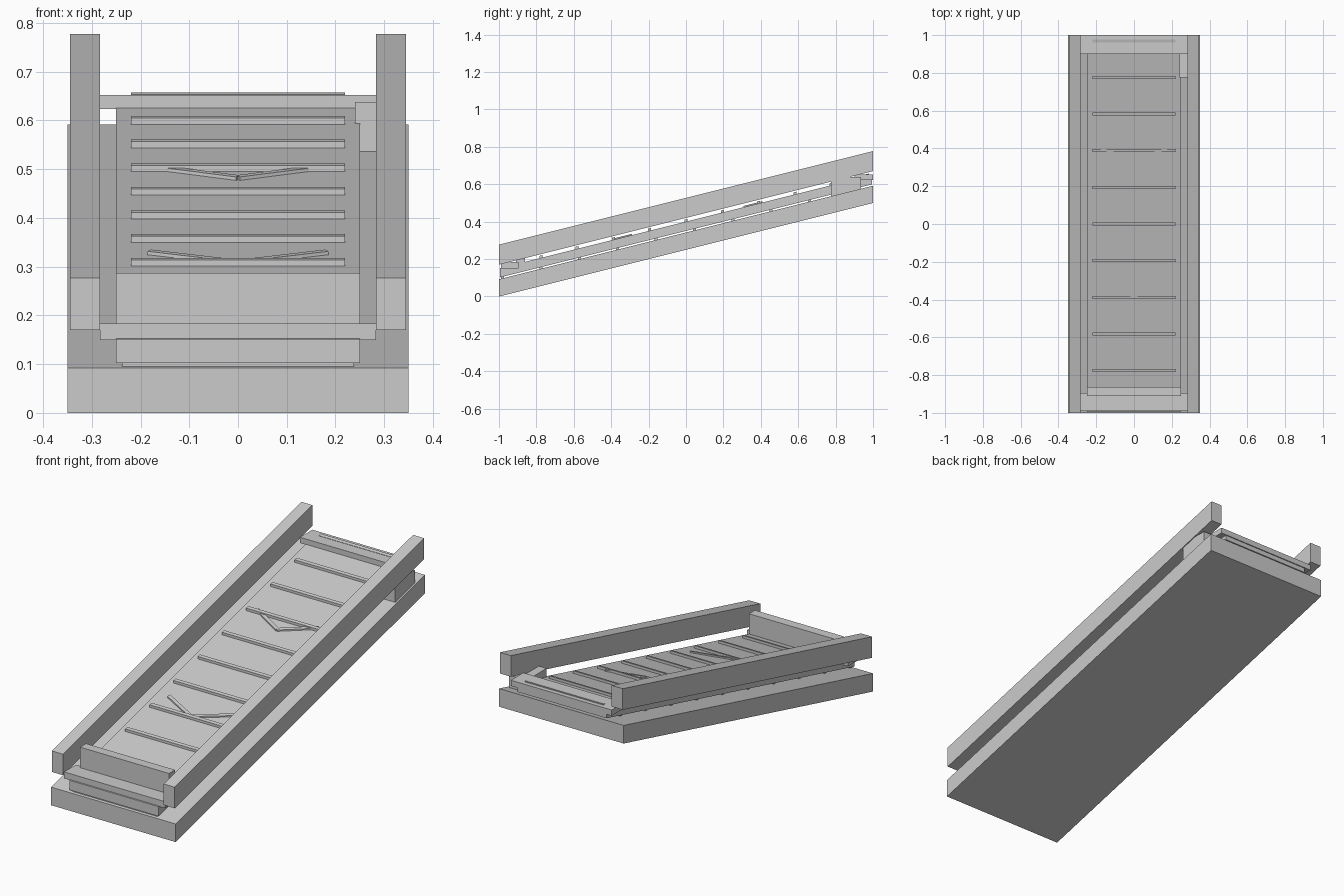
import bpy, bmesh
from mathutils import Vector

if "Cube" in bpy.data.objects:
    bpy.data.objects.remove(bpy.data.objects["Cube"])

SLOPE = 0.25
BELT_TOP = 0.40  # belt surface height at y = 0


def make(name, corners):
    """Eight-corner solid: bottom loop of four, then top loop of four."""
    bm = bmesh.new()
    v = [bm.verts.new(c) for c in corners]
    for f in ((3, 2, 1, 0), (4, 5, 6, 7), (0, 1, 5, 4),
              (1, 2, 6, 5), (2, 3, 7, 6), (3, 0, 4, 7)):
        bm.faces.new([v[i] for i in f])
    bmesh.ops.recalc_face_normals(bm, faces=bm.faces)
    me = bpy.data.meshes.new(name)
    bm.to_mesh(me)
    bm.free()
    ob = bpy.data.objects.new(name, me)
    bpy.context.collection.objects.link(ob)
    return ob


def box(name, x0, x1, y0, y1, z0, z1, slope=0.0):
    """Box whose z values are given at y = 0 and rise along y by slope."""
    ring = ((x0, y0), (x1, y0), (x1, y1), (x0, y1))
    return make(name, [(x, y, z + slope * y) for z in (z0, z1) for x, y in ring])


def bar(name, a, b, width, z0, z1):
    """Sloped flat bar between two plan points."""
    a, b = Vector(a), Vector(b)
    d = (b - a).normalized()
    n = Vector((-d.y, d.x)) * width / 2
    ring = (a - n, b - n, b + n, a + n)
    return make(name, [(p.x, p.y, z + SLOPE * p.y) for z in (z0, z1) for p in ring])


# Inclined base slab and belt bed
box("base_slab", -0.35, 0.35, -1, 1, 0.25, 0.342, SLOPE)
box("belt", -0.25, 0.25, -0.995, 0.995, 0.351, BELT_TOP, SLOPE)

# Side rails
for side, s in (("left", -1), ("right", 1)):
    x0, x1 = sorted((s * 0.283, s * 0.345))
    box(f"side_rail_{side}", x0, x1, -1, 1, 0.42, 0.527, SLOPE)

# Cleats across the belt
for i in range(-5, 6):
    y = i * 0.194
    box(f"belt_cleat_{i + 6}", -0.22, 0.22, y - 0.008, y + 0.008,
        BELT_TOP - 0.002, BELT_TOP + 0.013, SLOPE)

# Return rollers between belt and base
for i in range(10):
    y = -0.99 + 0.205 * i + 0.01
    box(f"return_roller_{i + 1}", -0.238, 0.238, y - 0.008, y + 0.008,
        0.340, 0.355, SLOPE)

# Direction chevrons on the belt
for k, (yc, half, rise) in enumerate(((-0.38, 0.182, 0.085), (0.315, 0.172, 0.088))):
    for side, s in (("left", -1), ("right", 1)):
        bar(f"chevron_{k + 1}_{side}", (0, yc), (s * half, yc + rise), 0.016,
            BELT_TOP - 0.002, BELT_TOP + 0.007)

# End covers, loading panel and drive box
box("front_cover", -0.283, 0.283, -0.99, -0.895, 0.15, 0.183)
box("rear_cover", -0.283, 0.283, 0.9, 1.0, 0.623, 0.652)
box("front_panel", -0.25, 0.25, -0.91, -0.862, 0.175, 0.287)
box("drive_box", 0.24, 0.34, 0.775, 0.935, 0.525, 0.638)
